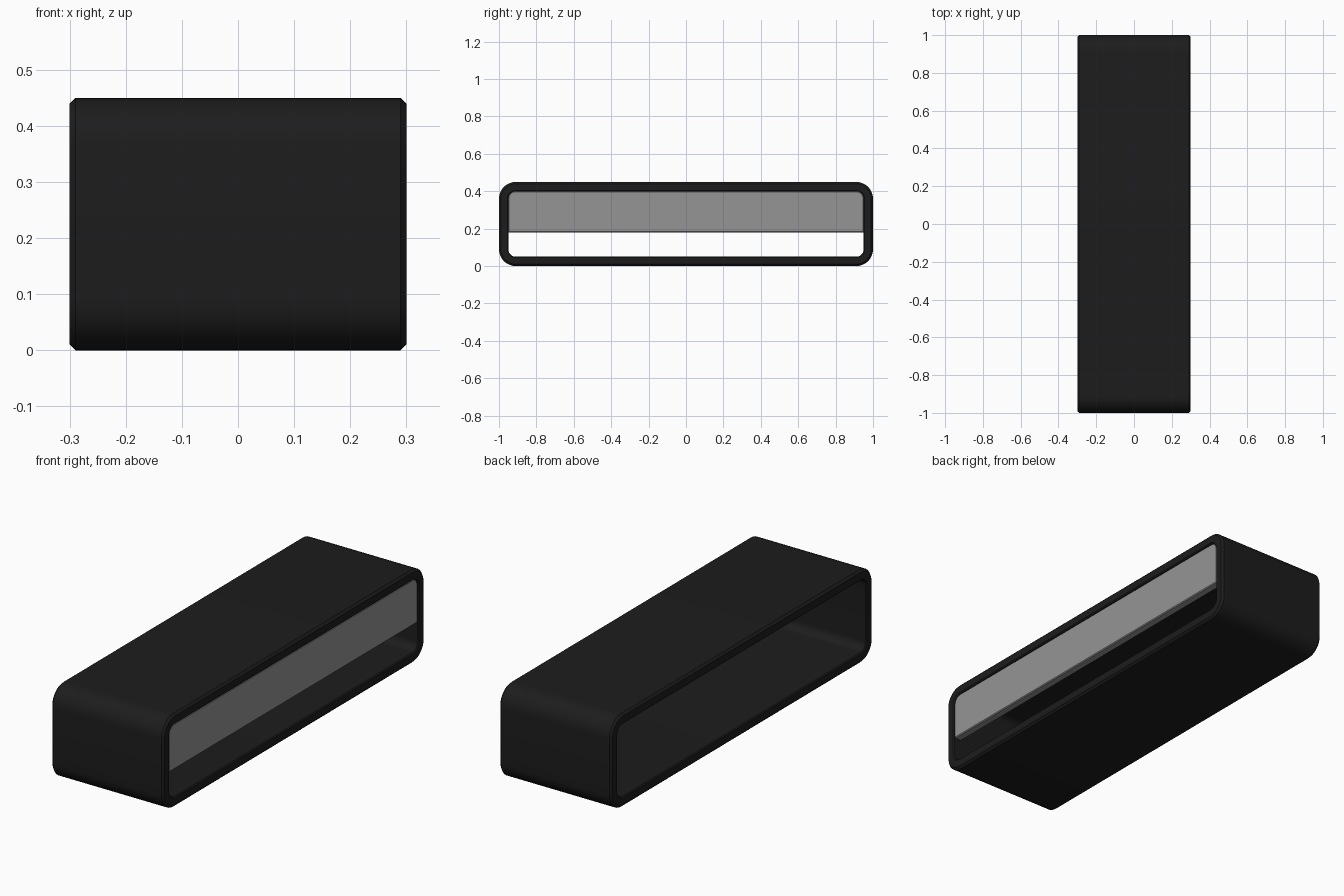
import bpy, bmesh, math

if "Cube" in bpy.data.objects:
    bpy.data.objects.remove(bpy.data.objects["Cube"])


def material(name, rgb):
    m = bpy.data.materials.new(name)
    m.diffuse_color = (*rgb, 1)
    m.use_nodes = True
    m.node_tree.nodes["Principled BSDF"].inputs["Base Color"].default_value = m.diffuse_color
    return m


def outline(hy, z0, z1, r_bottom, r_top, seg=8):
    """Rounded rectangle in the YZ plane."""
    pts = []
    for cy, cz, r, start in ((hy - r_bottom, z0 + r_bottom, r_bottom, -90),
                             (hy - r_top, z1 - r_top, r_top, 0),
                             (-hy + r_top, z1 - r_top, r_top, 90),
                             (-hy + r_bottom, z0 + r_bottom, r_bottom, 180)):
        for i in range(seg + 1):
            a = math.radians(start + 90 * i / seg)
            pts.append((cy + r * math.cos(a), cz + r * math.sin(a)))
    return pts


def loft(name, sections, mat, closed):
    """Skin (x, outline) sections; closed joins last to first, else caps."""
    bm = bmesh.new()
    rings = [[bm.verts.new((x, y, z)) for y, z in pts] for x, pts in sections]
    n = len(rings[0])
    pairs = list(zip(rings, rings[1:]))
    if closed:
        pairs.append((rings[-1], rings[0]))
    else:
        bm.faces.new(rings[0])
        bm.faces.new(rings[-1])
    for a, b in pairs:
        for i in range(n):
            j = (i + 1) % n
            bm.faces.new((a[i], a[j], b[j], b[i]))
    bmesh.ops.recalc_face_normals(bm, faces=bm.faces)
    me = bpy.data.meshes.new(name)
    bm.to_mesh(me)
    bm.free()
    me.materials.append(mat)
    ob = bpy.data.objects.new(name, me)
    bpy.context.collection.objects.link(ob)
    bpy.ops.object.select_all(action='DESELECT')
    ob.select_set(True)
    bpy.context.view_layer.objects.active = ob
    bpy.ops.object.shade_smooth_by_angle(angle=math.radians(30))
    return ob


black = material("black_shell", (0.012, 0.012, 0.012))
grey = material("grey_panel", (0.3, 0.3, 0.3))


def ring(inset):
    return outline(1 - inset, inset, 0.45 - inset,
                   max(0.09 - inset, 0.03), max(0.09 - inset, 0.03))


# open-ended shell with chamfered rims
c = 0.01
sections = [(-0.3 + c, ring(0)), (0.3 - c, ring(0)),
            (0.3, ring(c)), (0.3, ring(0.05 - c / 2)),
            (0.3 - c / 2, ring(0.05)), (-0.3 + c / 2, ring(0.05)),
            (-0.3, ring(0.05 - c / 2)), (-0.3, ring(c))]
loft("shell", sections, black, True)


# panel closing the upper part of the right opening
def panel(i):
    return outline(0.95 - i, 0.18 + i, 0.40 - i, 0.003, 0.038 - i, 5)


b = 0.004
loft("front_panel", [(0.255, panel(b)), (0.255 + b, panel(0)),
                     (0.295 - b, panel(0)), (0.295, panel(b))], grey, False)
